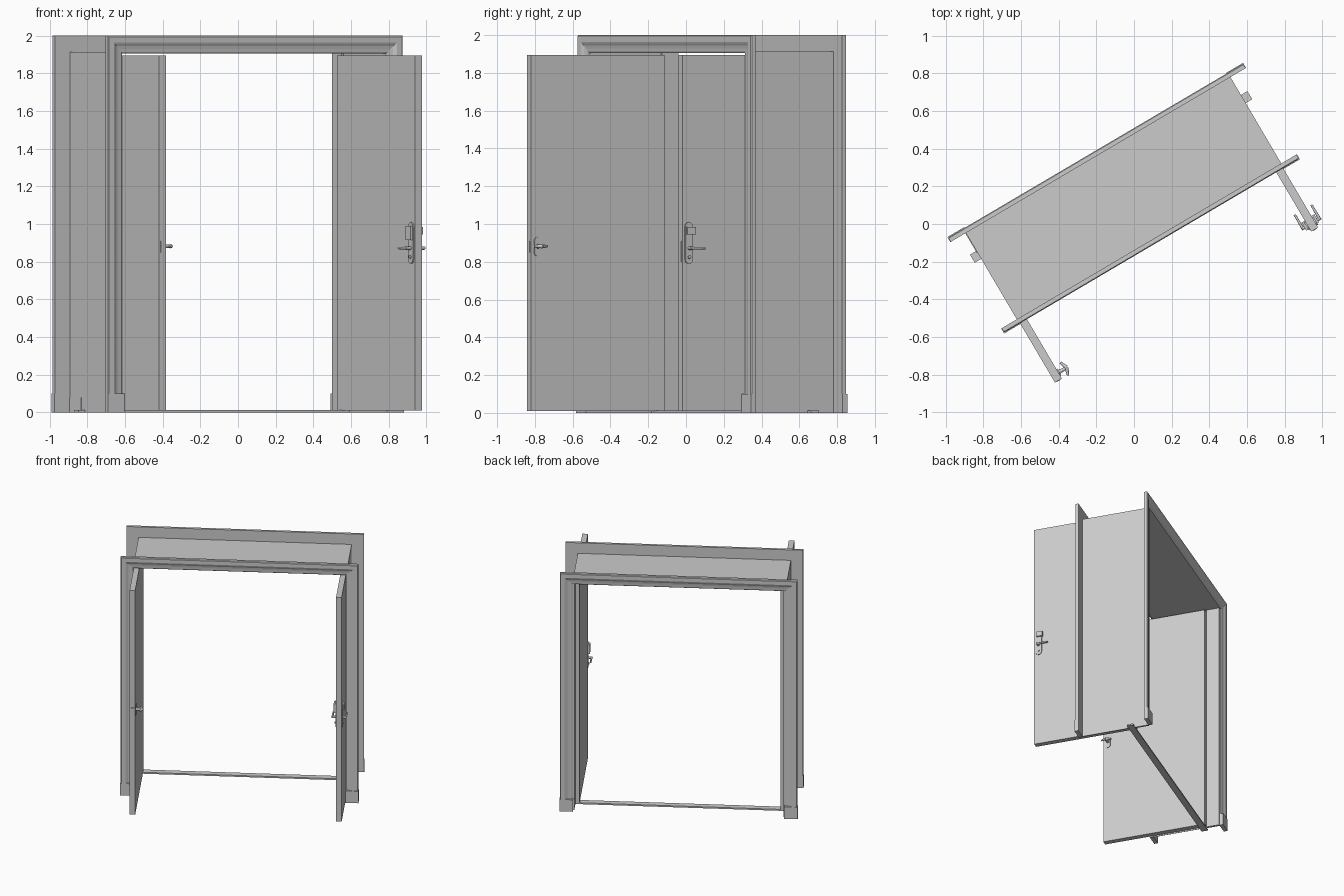
import bpy, bmesh, math
from mathutils import Matrix, Vector

old = bpy.data.objects.get("Cube")
if old:
    bpy.data.objects.remove(old, do_unlink=True)

# Single plain grey for every part
grey = bpy.data.materials.new("plain_grey")
grey.use_nodes = True
grey.diffuse_color = (0.6, 0.6, 0.6, 1)
grey.node_tree.nodes["Principled BSDF"].inputs["Base Color"].default_value = (0.6, 0.6, 0.6, 1)

# The whole doorway is turned about z; parts are built in its own axes
PLACE = Matrix.Rotation(math.radians(30.5), 4, 'Z') @ Matrix.Translation((0.022, 0, 0))
FRONT, BACK = -0.12, 0.412      # wall faces
HALF, HEAD = 0.815, 1.912       # lining half width and height


def finish(name, bm, smooth=False):
    bmesh.ops.recalc_face_normals(bm, faces=bm.faces)
    bm.transform(PLACE)
    mesh = bpy.data.meshes.new(name)
    bm.to_mesh(mesh)
    bm.free()
    mesh.materials.append(grey)
    ob = bpy.data.objects.new(name, mesh)
    bpy.context.collection.objects.link(ob)
    if smooth:
        bpy.ops.object.select_all(action='DESELECT')
        ob.select_set(True)
        bpy.context.view_layer.objects.active = ob
        bpy.ops.object.shade_smooth_by_angle(angle=math.radians(35))
    return ob


def box(name, x, y, z):
    bm = bmesh.new()
    size = [abs(r[1] - r[0]) for r in (x, y, z)]
    mid = [(r[0] + r[1]) / 2 for r in (x, y, z)]
    bmesh.ops.create_cube(bm, size=1, matrix=Matrix.Translation(mid) @ Matrix.Diagonal((*size, 1)))
    return finish(name, bm)


def rod(name, a, b, r1, r2=None, sides=16):
    a, b = Vector(a), Vector(b)
    d = b - a
    bm = bmesh.new()
    m = Matrix.Translation((a + b) / 2) @ d.to_track_quat('Z', 'Y').to_matrix().to_4x4()
    bmesh.ops.create_cone(bm, cap_ends=True, segments=sides, radius1=r1,
                          radius2=r1 if r2 is None else r2, depth=d.length, matrix=m)
    return finish(name, bm, True)


def plate(name, x, y, z0, z1, half):
    # Escutcheon with rounded ends, lying on a door face
    bm = bmesh.new()
    ring = []
    for i in range(18):
        a = math.pi * (i % 9) / 8 + (math.pi if i > 8 else 0)
        zc = z1 - half if i < 9 else z0 + half
        ring.append(bm.verts.new((x[0], y + half * math.cos(a), zc + half * math.sin(a))))
    face = bm.faces.new(ring)
    ext = bmesh.ops.extrude_face_region(bm, geom=[face])
    bmesh.ops.translate(bm, vec=(x[1] - x[0], 0, 0),
                        verts=[g for g in ext["geom"] if isinstance(g, bmesh.types.BMVert)])
    return finish(name, bm)


def architrave(name, y, out):
    # Moulded section swept with mitred corners: (inset from outside, projection)
    section = [(0, 0), (0, 0.022), (0.006, 0.027), (0.036, 0.027), (0.044, 0.024),
               (0.056, 0.018), (0.07, 0.015), (0.088, 0.013), (0.095, 0.009), (0.095, 0)]
    bm = bmesh.new()
    rows = []
    for side, top in ((-1, 0), (-1, 1), (1, 1), (1, 0)):
        rows.append([bm.verts.new((side * (0.908 - i), y + out * p, top * (2 - i)))
                     for i, p in section])
    n = len(section)
    for r, s in zip(rows, rows[1:]):
        for k in range(n):
            bm.faces.new((r[k], r[(k + 1) % n], s[(k + 1) % n], s[k]))
    bm.faces.new(rows[0])
    bm.faces.new(rows[-1])
    finish(name, bm)
    for tag, s in (("right", -1), ("left", 1)):
        box(f"{name}_{tag}_plinth", (s * 0.911, s * 0.808), (y, y + out * 0.031), (0, 0.1))


architrave("front_architrave", FRONT, -1)
architrave("back_architrave", BACK, 1)

# Lining, rebate stop, threshold
for tag, s in (("right", -1), ("left", 1)):
    box(f"{tag}_jamb", (s * HALF, s * (HALF - 0.003)), (FRONT, BACK), (0, HEAD))
    box(f"{tag}_stop", (s * (HALF - 0.003), s * 0.8), (0.312, BACK), (0, HEAD - 0.003))
box("head_lining", (-HALF, HALF), (FRONT, BACK), (HEAD - 0.004, HEAD))
box("threshold", (-0.855, 0.855), (0.252, 0.302), (0, 0.012))
box("right_stop_plinth", (-HALF - 0.004, -HALF), (0.29, BACK), (0, 0.08))

# Leaves, both standing open at right angles
D0, D1, END = 0.768, 0.811, -0.512
for tag, s in (("right", -1), ("left", 1)):
    box(f"{tag}_door", (s * D0, s * D1), (END, 0.308), (0.01, 1.895))
    z0, z1 = (0.85, 0.91) if s < 0 else (0.8, 0.91)
    box(f"{tag}_lock_faceplate", (s * 0.778, s * 0.801), (END - 0.003, END), (z0, z1))

# Lever set on both faces of the left leaf
Y = -0.475
for tag, face, s in (("inner", D0, -1), ("outer", D1, 1)):
    plate(f"{tag}_lever_plate", (face, face + s * 0.007), Y, 0.79, 1.01, 0.024)
    rod(f"{tag}_lever_neck", (face, Y, 0.872), (face + s * 0.034, Y, 0.872), 0.009)
    rod(f"{tag}_lever", (face + s * 0.03, Y - 0.008, 0.872),
        (face + s * 0.03, Y + 0.085, 0.872), 0.008, 0.006)
    rod(f"{tag}_key_cylinder", (face, Y, 0.825), (face + s * 0.014, Y, 0.825), 0.009)
box("latch_box", (D0 - 0.02, D0), (Y - 0.02, Y + 0.03), (0.915, 0.99))
box("upper_lock_box", (D1, D1 + 0.018), (Y - 0.016, Y + 0.034), (0.945, 0.985))

# Turn handle on the inner face of the right leaf
plate("turn_plate", (-D0, -D0 + 0.005), Y, 0.83, 0.93, 0.02)
rod("turn_stem", (-D0, Y, 0.882), (-D0 + 0.045, Y, 0.882), 0.012, 0.008)
for tag, s in (("front", -1), ("back", 1)):
    rod(f"turn_grip_{tag}", (-D0 + 0.05, Y, 0.882), (-D0 + 0.036, Y + s * 0.04, 0.882), 0.011, 0.006)
